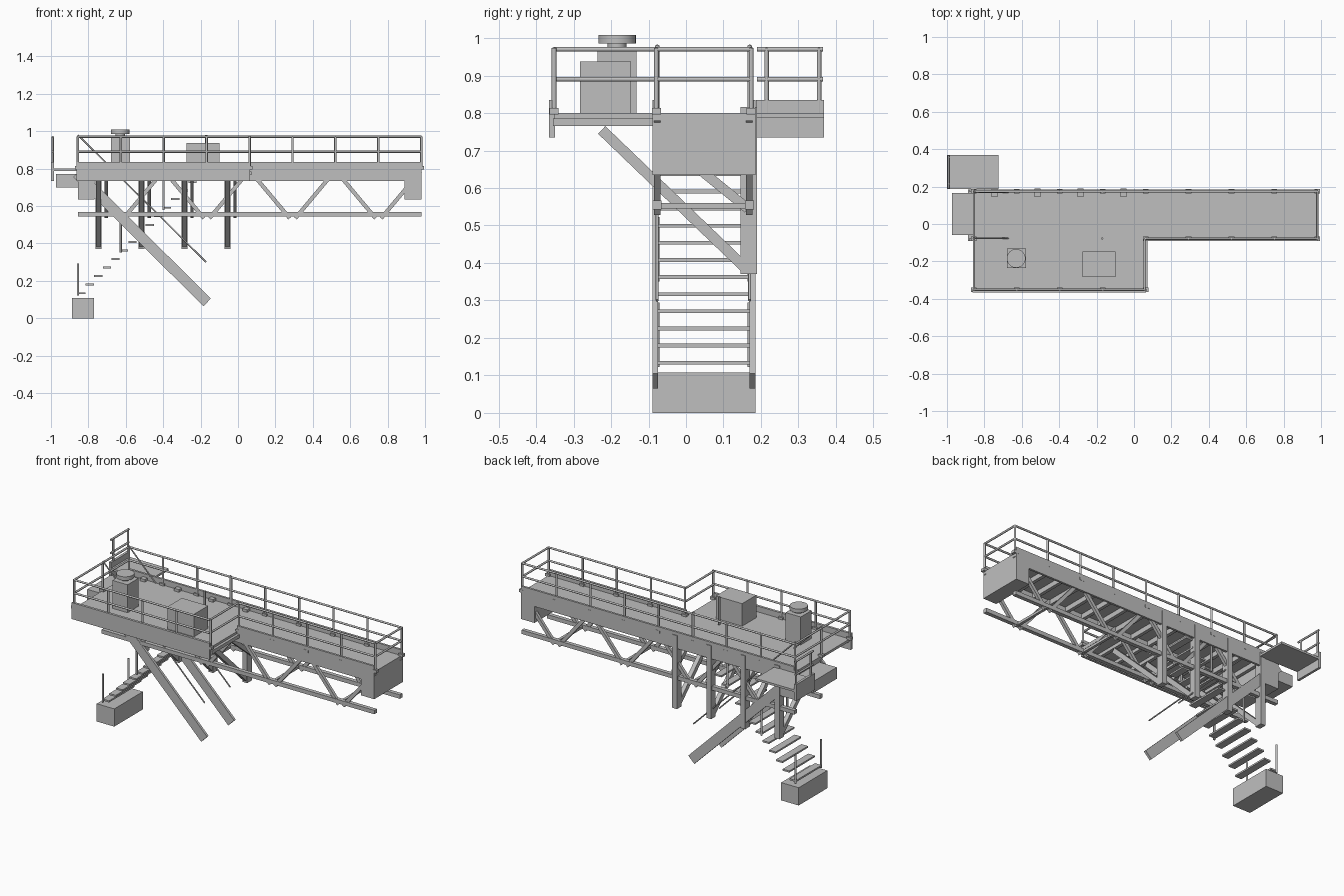
import bpy, bmesh, math
from mathutils import Vector, Matrix

if "Cube" in bpy.data.objects:
    bpy.data.objects.remove(bpy.data.objects["Cube"])

steel = bpy.data.materials.new("steel_grey")
steel.diffuse_color = (0.52, 0.52, 0.52, 1)
steel.use_nodes = True
steel.node_tree.nodes["Principled BSDF"].inputs["Base Color"].default_value = steel.diffuse_color


def finish(name, bm, smooth=False):
    me = bpy.data.meshes.new(name)
    bmesh.ops.recalc_face_normals(bm, faces=bm.faces)
    bm.to_mesh(me)
    bm.free()
    me.materials.append(steel)
    ob = bpy.data.objects.new(name, me)
    bpy.context.collection.objects.link(ob)
    if smooth:
        bpy.context.view_layer.objects.active = ob
        ob.select_set(True)
        bpy.ops.object.shade_smooth_by_angle(angle=math.radians(50))
        ob.select_set(False)
    return ob


def add_box(bm, x0, x1, y0, y1, z0, z1):
    m = Matrix.Translation(((x0 + x1) / 2, (y0 + y1) / 2, (z0 + z1) / 2))
    bmesh.ops.create_cube(bm, size=1, matrix=m @ Matrix.Diagonal((x1 - x0, y1 - y0, z1 - z0, 1)))


def add_beam(bm, a, b, w, h, side):
    """Rectangular bar from a to b, w wide along the side axis and h deep."""
    a, b, s = Vector(a), Vector(b), Vector(side)
    d = (b - a).normalized()
    n = d.cross(s)
    rot = Matrix((d, s, n)).transposed().to_4x4()
    m = Matrix.Translation((a + b) / 2) @ rot @ Matrix.Diagonal(((b - a).length, w, h, 1))
    bmesh.ops.create_cube(bm, size=1, matrix=m)


def add_pipe(bm, a, b, r=0.006):
    a, b = Vector(a), Vector(b)
    m = Matrix.Translation((a + b) / 2) @ (b - a).to_track_quat('Z', 'Y').to_matrix().to_4x4()
    bmesh.ops.create_cone(bm, cap_ends=True, segments=8, radius1=r, radius2=r,
                          depth=(b - a).length, matrix=m)


def boxes(name, items):
    bm = bmesh.new()
    for i in items:
        add_box(bm, *i)
    finish(name, bm)


X0, X1, XM = -0.856, 0.98, 0.056       # deck ends and end of the side platform
YF, YB, YP = -0.09, 0.185, -0.365      # deck front, deck back, side platform front
NODES = [X0 + 0.2295 * i for i in range(9)]

# Decks, edge beams and end boxes
boxes("main_deck", [(X0, X1, YF, YB, 0.785, 0.80)])
boxes("side_platform_deck", [(X0, XM, YP, YF, 0.785, 0.80)])
boxes("edge_beams", [
    (X0, X1, YB - 0.013, YB, 0.735, 0.835),
    (XM, X1, YF, YF + 0.013, 0.735, 0.835),
    (X0, XM, YF, YF + 0.013, 0.735, 0.799),
    (X0 - 0.008, XM + 0.008, YP, YP + 0.015, 0.735, 0.835)])
boxes("end_boxes", [(X0, X0 + 0.09, YF, YB, 0.635, 0.797),
                    (X1 - 0.09, X1, YF, YB, 0.635, 0.80)])

# Joists below both decks
joists = []
for i in range(1, 16):
    x = X0 + 0.11475 * i
    joists.append((x - 0.01, x + 0.01, YF, YB, 0.755, 0.786))
    if x < XM + 0.02:
        joists.append((x - 0.01, x + 0.01, YP + 0.01, YF, 0.765, 0.786))
boxes("deck_joists", joists)

# Truss chords, diagonals and bottom cross bars
boxes("truss_chords", [(X0, X1, y - 0.012, y + 0.012, 0.543, 0.567) for y in (-0.077, 0.169)])
bm = bmesh.new()
for y in (-0.077, 0.169):
    for i in range(8):
        top, low = (NODES[i], NODES[i + 1]) if i % 2 == 0 else (NODES[i + 1], NODES[i])
        s = 1 if low > top else -1
        add_beam(bm, (top + 0.005 * s, y, 0.785), (low - 0.015 * s, y, 0.535), 0.018, 0.021, (0, 1, 0))
finish("truss_diagonals", bm)
boxes("truss_cross_bars", [(x - 0.008, x + 0.008, -0.07, 0.165, 0.545, 0.56)
                           for x in NODES[1::2]])

# Hanging back columns with knee braces reaching under the side platform
bm, bk = bmesh.new(), bmesh.new()
for i in range(4):
    x = -0.745 + 0.2297 * i
    add_box(bm, x - 0.016, x + 0.016, 0.145, 0.19, 0.37, 0.816)
    add_beam(bk, (x, -0.225, 0.755), (x, 0.155, 0.39), 0.026, 0.028, (1, 0, 0))
    add_beam(bk, (x + 0.04, -0.075, 0.74), (x + 0.04, 0.165, 0.545), 0.018, 0.026, (1, 0, 0))
finish("columns", bm)
finish("knee_braces", bk)

# Guard rails
bm, feet = bmesh.new(), []


def rail(a, b, posts):
    for z in (0.89, 0.97):
        add_pipe(bm, (*a, z), (*b, z))
    for x, y in posts:
        add_pipe(bm, (x, y, 0.80), (x, y, 0.973), 0.0065)
        feet.append((x - 0.015, x + 0.015, y - 0.012, y + 0.012, 0.796, 0.813))


ry, rf, rp = 0.174, -0.079, -0.352
rail((X0, ry), (X1, ry), [(x, ry) for x in NODES])
rail((XM, rf), (X1, rf), [(x, rf) for x in NODES[4:]])
rail((X0, rp), (XM, rp), [(x, rp) for x in NODES[:5]])
rail((X0, rp), (X0, ry), [(X0, rf)])
rail((XM, rp), (XM, rf), [])
rail((X1, rf), (X1, ry), [])
# Rail of the back landing
for z in (0.89, 0.97):
    add_pipe(bm, (-0.99, 0.19, z), (-0.99, 0.365, z))
for y in (0.215, 0.355):
    add_pipe(bm, (-0.99, y, 0.79), (-0.99, y, 0.973))
finish("guard_rails", bm, True)
boxes("rail_feet", feet)

# Back landing with its end plate, and the shelf at the left end
boxes("back_landing", [(-1.0, -0.725, 0.187, 0.368, 0.787, 0.80)])
boxes("landing_end_plate", [(-1.0, -0.985, 0.187, 0.368, 0.735, 0.835)])
boxes("end_shelf", [(-0.973, X0, -0.06, 0.165, 0.70, 0.77)])

# Stair: treads, crossing stringers, posts and sloping hand rails
boxes("stair_treads", [(-0.86 + 0.0457 * i, -0.816 + 0.0457 * i, -0.075, 0.17,
                        0.129 + 0.0457 * i, 0.139 + 0.0457 * i) for i in range(14)])
bm, bp = bmesh.new(), bmesh.new()
for y in (-0.0825, 0.1775):
    add_beam(bm, (-0.86, y, 0.775), (-0.165, y, 0.085), 0.015, 0.057, (0, 1, 0))
for y in (-0.077, 0.17):
    add_pipe(bp, (X0, y, 0.98), (-0.17, y, 0.30), 0.004)
    for i in range(4):
        x, z = X0 + 0.2287 * i, 0.122 + 0.2287 * i
        add_pipe(bp, (x, y, z), (x, y, z + 0.172), 0.006)
finish("stair_stringers", bm)
finish("stair_rails", bp, True)
boxes("stair_footing", [(-0.888, -0.77, YF, YB, 0, 0.108)])

# Equipment on the side platform
boxes("tall_cabinet", [(-0.68, -0.578, -0.236, -0.132, 0.80, 0.97)])
boxes("low_cabinet", [(-0.275, -0.098, -0.283, -0.147, 0.80, 0.937)])
bm = bmesh.new()
for r, z0, z1 in ((0.05, 0.985, 1.008), (0.025, 0.969, 0.986)):
    bmesh.ops.create_cone(bm, cap_ends=True, segments=32, radius1=r, radius2=r, depth=z1 - z0,
                          matrix=Matrix.Translation((-0.63, -0.184, (z0 + z1) / 2)))
finish("vent_cap", bm, True)
